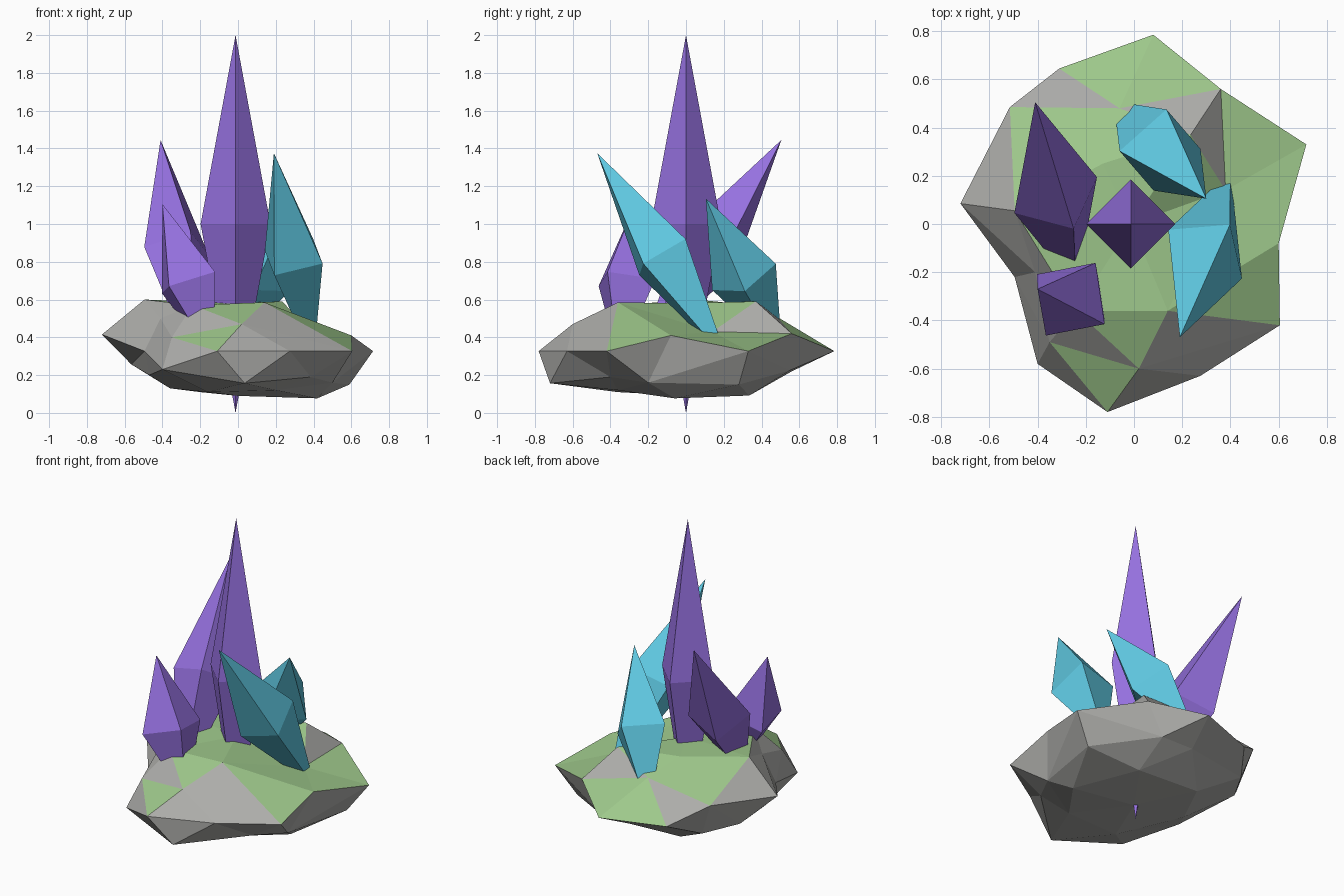
import bpy, bmesh
from mathutils import Vector

if "Cube" in bpy.data.objects:
    bpy.data.objects.remove(bpy.data.objects["Cube"])


def material(name, rgb):
    m = bpy.data.materials.new(name)
    lin = [((c / 255 + 0.055) / 1.055) ** 2.4 for c in rgb]
    m.diffuse_color = (*lin, 1)
    m.use_nodes = True
    m.node_tree.nodes["Principled BSDF"].inputs["Base Color"].default_value = m.diffuse_color
    return m


purple = material("purple crystal", (150, 113, 224))
cyan = material("cyan crystal", (95, 200, 225))
grey = material("grey stone", (174, 174, 171))
green = material("green moss", (158, 200, 139))


def finish(name, bm, mats):
    bmesh.ops.recalc_face_normals(bm, faces=bm.faces)
    me = bpy.data.meshes.new(name)
    bm.to_mesh(me)
    bm.free()
    for m in mats:
        me.materials.append(m)
    ob = bpy.data.objects.new(name, me)
    bpy.context.collection.objects.link(ob)


# Crystals: tilted four-sided double pyramids, defined by tip, centre and a girdle corner
def crystal(name, tip, centre, corner, mat):
    tip, centre = Vector(tip), Vector(centre)
    axis = tip - centre
    d = axis.normalized()
    u = Vector(corner) - centre
    u -= d * u.dot(d)
    w = d.cross(u)
    bm = bmesh.new()
    ring = [bm.verts.new(centre + v) for v in (u, w, -u, -w)]
    top, bottom = bm.verts.new(tip), bm.verts.new(centre - axis)
    for i in range(4):
        a, b = ring[i], ring[(i + 1) % 4]
        bm.faces.new((a, b, top))
        bm.faces.new((b, a, bottom))
    finish(name, bm, [mat])


crystal("centre_crystal", (-.013, 0, 2), (-.013, 0, 1), (.172, 0, 1), purple)
crystal("left_crystal", (-.41, .505, 1.445), (-.325, .12, .855), (-.495, .04, .87), purple)
crystal("front_crystal", (-.40, -.27, 1.105), (-.2625, -.312, .69), (-.123, -.415, .75), purple)
crystal("right_crystal", (.19, -.47, 1.375), (.295, -.125, .825), (.398, -.002, .92), cyan)
crystal("back_crystal", (.30, .105, 1.135), (.108, .307, .72), (.135, .475, .79), cyan)

# Rock: irregular low-poly boulder given as rings of points
upper = [(-.01, 0, .58), (-.495, .055, .60), (.38, .14, .43), (.14, -.36, .585),
         (-.24, -.36, .57), (.235, .37, .59), (-.13, .25, .58), (.02, -.60, .47),
         (-.06, .48, .51), (-.41, -.20, .50), (-.35, -.49, .40), (.36, .56, .42)]
middle = [(.715, .33, .327), (.60, -.08, .41), (.605, -.42, .327), (.275, -.63, .327),
          (-.11, -.78, .327), (-.495, -.22, .327), (-.72, .085, .415),
          (-.515, .485, .45), (-.31, .645, .32), (.08, .785, .327)]
lower = [(0, 0, .09), (.42, -.06, .077), (-.36, .03, .13), (.20, -.36, .12),
         (-.16, -.36, .11), (.24, .335, .092), (-.20, .34, .11), (.035, -.72, .157),
         (.02, .56, .22), (.59, .28, .15), (.50, -.20, .16), (-.565, .25, .257),
         (-.47, -.15, .20), (.385, -.40, .19), (-.40, -.58, .23), (.24, .55, .225),
         (-.44, .46, .24)]
points = [Vector(p) for p in upper + middle + lower]

# Connect the points as they lie on a sphere, then move them to their real places
bm = bmesh.new()
real = {}
for p in points:
    v = bm.verts.new(Vector((p.x / .72, p.y / .72, (p.z - .327) / .27)).normalized())
    real[v] = p
bmesh.ops.convex_hull(bm, input=bm.verts[:])
for v in bm.verts:
    v.co = real[v]
bmesh.ops.recalc_face_normals(bm, faces=bm.faces)
bm.normal_update()

# Moss on the flatter upward faces
for f in bm.faces:
    f.material_index = 1 if f.normal.z > .77 else 0
finish("rock_base", bm, [grey, green])
